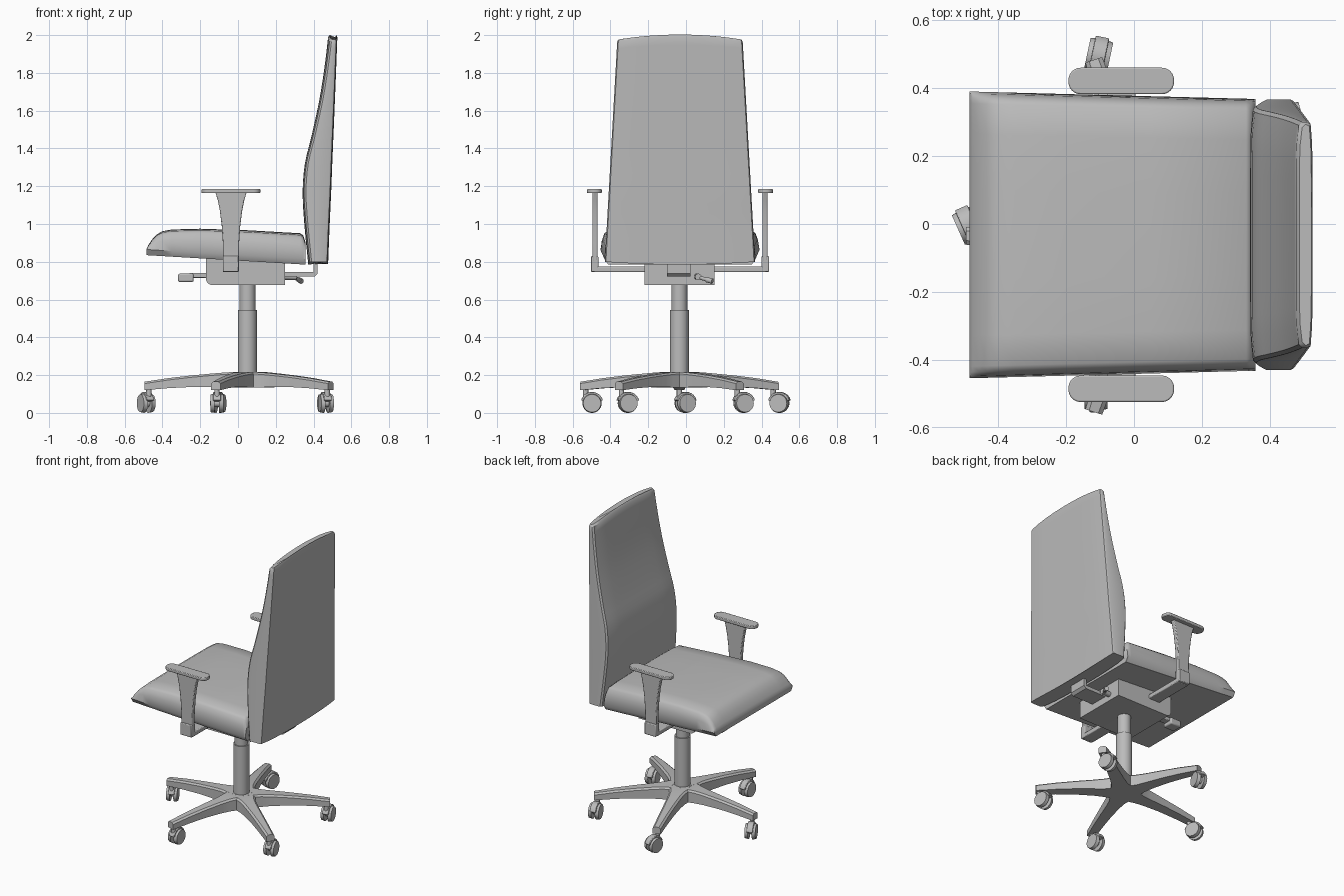
import bpy, bmesh, math
from mathutils import Matrix, Vector

cube = bpy.data.objects.get("Cube")
if cube:
    bpy.data.objects.remove(cube, do_unlink=True)

grey = bpy.data.materials.new("plain grey")
grey.use_nodes = True
grey.diffuse_color = (0.5, 0.5, 0.5, 1)
grey.node_tree.nodes["Principled BSDF"].inputs["Base Color"].default_value = (0.5, 0.5, 0.5, 1)

CX, CY = 0.05, -0.035   # column axis
MID = -0.032            # symmetry plane of the upholstery


def finish(name, bm, bevel=0, angle=35):
    bmesh.ops.recalc_face_normals(bm, faces=bm.faces)
    mesh = bpy.data.meshes.new(name)
    bm.to_mesh(mesh)
    bm.free()
    mesh.materials.append(grey)
    obj = bpy.data.objects.new(name, mesh)
    bpy.context.collection.objects.link(obj)
    bpy.ops.object.select_all(action='DESELECT')
    obj.select_set(True)
    bpy.context.view_layer.objects.active = obj
    bpy.ops.object.shade_smooth_by_angle(angle=math.radians(angle))
    if bevel:
        mod = obj.modifiers.new("soft edges", 'BEVEL')
        mod.width, mod.segments, mod.limit_method = bevel, 2, 'ANGLE'
    return obj


def loft(name, rings, bevel=0, angle=35):
    bm = bmesh.new()
    loops = [[bm.verts.new(p) for p in ring] for ring in rings]
    for a, b in zip(loops, loops[1:]):
        for i in range(len(a)):
            j = (i + 1) % len(a)
            bm.faces.new((a[i], a[j], b[j], b[i]))
    bm.faces.new(loops[0])
    bm.faces.new(loops[-1])
    return finish(name, bm, bevel, angle)


def prism(name, profile, y0, y1, bevel=0):
    """Extrude an x-z profile along y."""
    return loft(name, [[(x, y, z) for x, z in profile] for y in (y0, y1)], bevel)


def box(name, x0, x1, y0, y1, z0, z1, bevel=0.005):
    return prism(name, [(x0, z0), (x1, z0), (x1, z1), (x0, z1)], y0, y1, bevel)


def rod(bm, a, b, r1, r2=None, sides=32):
    a, b = Vector(a), Vector(b)
    turn = (b - a).to_track_quat('Z', 'Y').to_matrix().to_4x4()
    bmesh.ops.create_cone(bm, cap_ends=True, segments=sides, radius1=r1,
                          radius2=r1 if r2 is None else r2, depth=(b - a).length,
                          matrix=Matrix.Translation((a + b) / 2) @ turn)


def smooth_at(points, t):
    """Catmull-Rom interpolation through equal-length tuples."""
    i = min(int(t), len(points) - 2)
    p = [points[max(0, min(len(points) - 1, i + k))] for k in (-1, 0, 1, 2)]
    u = t - i
    return [b + 0.5 * u * (c - a + u * (2*a - 5*b + 4*c - d + u * (3*(b - c) + d - a)))
            for a, b, c, d in zip(*p)]


# Seat cushion: cross-sections from the rounded nose to the rear
seat = []
for x, top in [(-0.484, 0.868), (-0.475, 0.888), (-0.455, 0.918), (-0.43, 0.945), (-0.40, 0.962),
               (-0.35, 0.971), (-0.2, 0.975), (0.05, 0.967), (0.33, 0.951), (0.345, 0.94), (0.358, 0.90)]:
    t = (x + 0.484) / 0.842
    low = 0.835 - 0.05 * t
    w = 0.422 - 0.022 * t
    h = top - low - 0.03
    half = [(w - 0.02, low), (w, low + 0.03), (w - 0.006, low + 0.03 + 0.5 * h),
            (w - 0.018, low + 0.03 + 0.82 * h), (w - 0.035, low + 0.03 + 0.93 * h),
            (w * 0.7, low + 0.03 + 0.98 * h), (w * 0.3, top)]
    seat.append([(x, MID + y, z) for y, z in half] + [(x, MID - y, z) for y, z in reversed(half)])
loft("seat_cushion", seat, angle=40)

# Backrest: horizontal slices (height, front x, rear x), crowned at both ends
slices = [(0.80, 0.372, 0.477), (1.0, 0.352, 0.485), (1.17, 0.342, 0.493), (1.32, 0.354, 0.499),
          (1.46, 0.388, 0.505), (1.65, 0.43, 0.513), (1.82, 0.458, 0.52), (1.965, 0.477, 0.526)]
rows = [smooth_at(slices, k / 3) for k in range(3 * len(slices) - 2)]
rows.append([1.977, 0.487, 0.522])
back = []
for n, (z, front, rear) in enumerate(rows):
    t = (z - 0.8) / 1.17
    w = 0.398 - 0.066 * t - (0.006 if n == len(rows) - 1 else 0)
    crown = 0.025 * t ** 6 - 0.015 * max(0, 1 - 2 * t)
    fr = [i / 6 for i in range(-6, 7)]
    ring = [(rear - 0.006 * abs(f) ** 6, f * (w - 0.006)) for f in fr]
    ring += [(rear - 0.016, w), (front + 0.018, w)]
    ring += [(front + 0.008 * abs(f) ** 8, f * (w - 0.01)) for f in reversed(fr)]
    ring += [(front + 0.018, -w), (rear - 0.016, -w)]
    back.append([(x, MID + y, z + crown * (1 - min(1, abs(y) / w) ** 2)) for x, y in ring])
loft("backrest", back)

# Tilt mechanism with rounded lower front corner
corner = [(-0.135 - 0.035 * math.sin(a), 0.712 - 0.035 * math.cos(a))
          for a in (i * math.pi / 12 for i in range(7))]
prism("mechanism_housing", [(0.25, 0.815), (0.25, 0.677)] + corner + [(-0.17, 0.82)], -0.22, 0.15)
prism("backrest_bracket", [(0.24, 0.722), (0.405, 0.722), (0.422, 0.738), (0.422, 0.80),
                           (0.40, 0.80), (0.40, 0.745), (0.24, 0.745)], -0.10, 0.025)
box("front_lever_arm", -0.26, -0.16, 0.01, 0.06, 0.715, 0.74)
box("front_lever_paddle", -0.317, -0.235, 0.0, 0.075, 0.693, 0.737, 0.008)
bm = bmesh.new()
rod(bm, (0.24, 0.06, 0.722), (0.31, 0.065, 0.72), 0.017)
rod(bm, (0.29, 0.06, 0.72), (0.325, 0.115, 0.704), 0.010)
rod(bm, (0.322, 0.11, 0.705), (0.335, 0.14, 0.697), 0.014)
finish("side_lever", bm)

# Armrests, mirrored about the seat's middle plane
for label, s in (("left", 1), ("right", -1)):
    def side(a, b):
        return MID + s * a, MID + s * b
    box(label + "_arm_bar", -0.08, 0.004, *side(0.17, 0.455), 0.745, 0.775)
    box(label + "_arm_sleeve", -0.08, 0.004, *side(0.432, 0.472), 0.747, 0.83)
    edge = [(0.004, 0.80), (0.006, 0.90), (0.012, 0.99), (0.022, 1.07), (0.034, 1.13), (0.046, 1.168)]
    mirrored = [(-0.074 - x, z) for x, z in reversed(edge)]
    prism(label + "_arm_upright", edge + mirrored, *side(0.436, 0.464), 0.005)
    outline = []
    for cx, cy, start in ((0.082, 0.003, 0), (-0.157, 0.003, 90), (-0.157, -0.003, 180), (0.082, -0.003, 270)):
        for k in range(7):
            a = math.radians(start + 15 * k)
            outline.append((cx + 0.036 * math.cos(a), MID + s * 0.453 + cy + 0.036 * math.sin(a)))
    loft(label + "_arm_pad", [[(x, y, z) for x, y in outline] for z in (1.163, 1.185)], 0.004)

# Gas lift column
bm = bmesh.new()
rod(bm, (CX, CY, 0.14), (CX, CY, 0.545), 0.05)
rod(bm, (CX, CY, 0.54), (CX, CY, 0.70), 0.042)
finish("gas_lift", bm)

# Five-star base with twin-wheel casters (leg angle, wheel direction)
for n, (deg, swivel) in enumerate([(36, 105), (108, 78), (180, 114), (252, 90), (324, 102)], 1):
    out = Vector((math.cos(math.radians(deg)), math.sin(math.radians(deg)), 0))
    across = Vector((-out.y, out.x, 0))
    hub = Vector((CX, CY, 0))
    sections = [(0.0, 0.07, 0.135, 0.217), (0.08, 0.062, 0.135, 0.216), (0.12, 0.05, 0.135, 0.214),
                (0.18, 0.043, 0.137, 0.209), (0.30, 0.036, 0.137, 0.198), (0.42, 0.031, 0.131, 0.184),
                (0.545, 0.026, 0.12, 0.165)]
    loft("base_leg_%d" % n, [[hub + out * r + across * a + Vector((0, 0, z)) for a, z in
                              ((-w, lo), (w, lo), (w, hi - 0.01), (w - 0.012, hi), (0.012 - w, hi), (-w, hi - 0.01))]
                             for r, w, lo, hi in sections], angle=25)
    pivot = hub + out * 0.522
    ahead = Vector((math.cos(math.radians(swivel)), math.sin(math.radians(swivel)), 0))
    axle = Vector((-ahead.y, ahead.x, 0))
    centre = pivot + ahead * 0.034 + Vector((0, 0, 0.051))
    bm = bmesh.new()
    rod(bm, pivot + Vector((0, 0, 0.07)), pivot + Vector((0, 0, 0.14)), 0.014, sides=20)
    for s in (-1, 1):
        rod(bm, centre + axle * s * 0.012, centre + axle * s * 0.034, 0.051, 0.047)
    rod(bm, centre - axle * 0.013, centre + axle * 0.013, 0.02, sides=20)
    finish("caster_wheels_%d" % n, bm)
    # Arched hood over the wheels
    arc = [math.radians(15 + 15 * k) for k in range(11)]
    shape = [(0.06 * math.cos(a), 0.06 * math.sin(a)) for a in arc]
    shape += [(0.03 * math.cos(a), 0.03 * math.sin(a)) for a in reversed(arc)]
    loft("caster_hood_%d" % n, [[centre + ahead * u + axle * v + Vector((0, 0, z)) for u, z in shape]
                                for v in (-0.02, 0.02)], 0.003)
